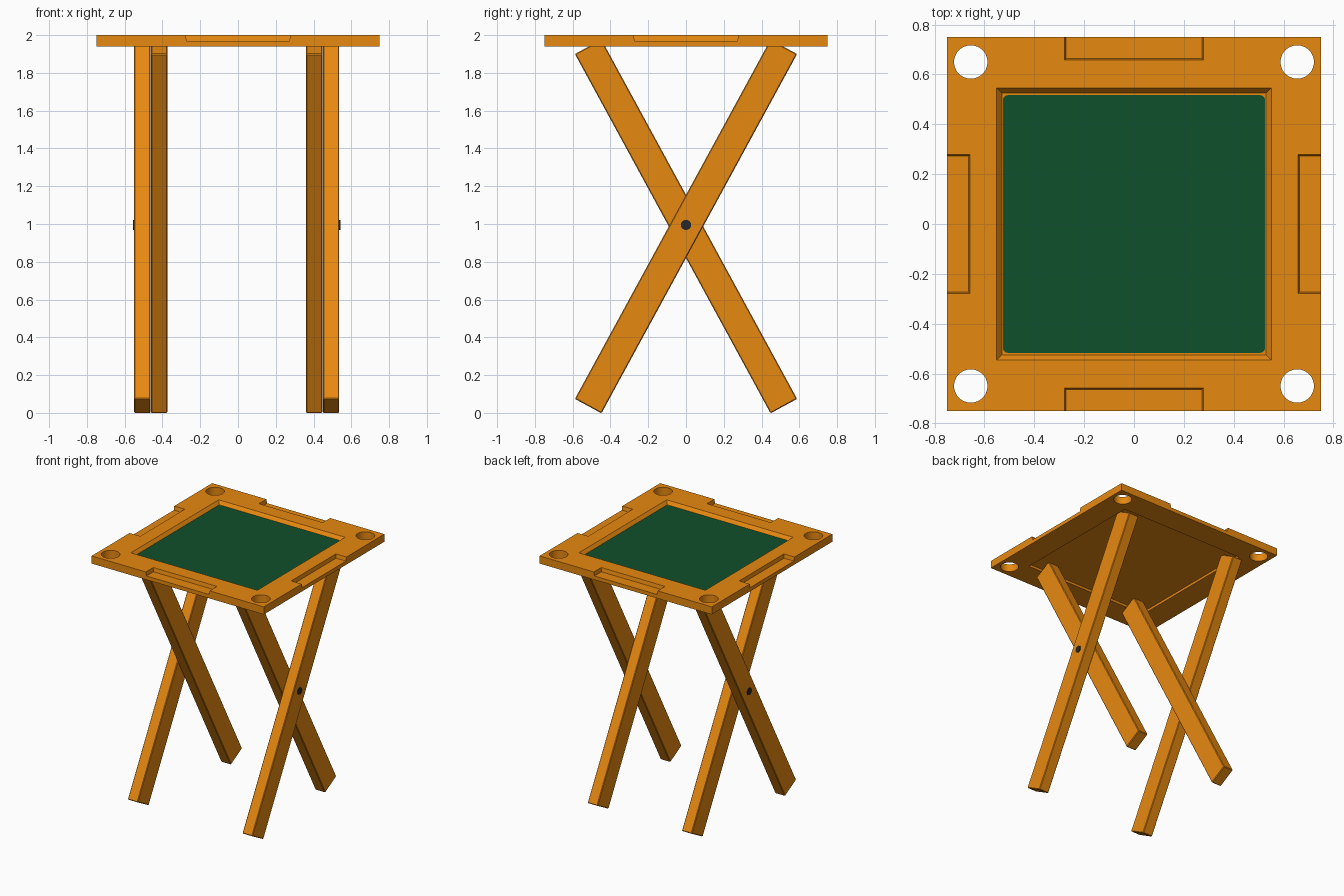
import bpy, bmesh, math
from mathutils import Matrix, Vector

if "Cube" in bpy.data.objects:
    bpy.data.objects.remove(bpy.data.objects["Cube"])


def material(name, rgb):
    m = bpy.data.materials.new(name)
    m.diffuse_color = (*rgb, 1)
    m.use_nodes = True
    m.node_tree.nodes["Principled BSDF"].inputs["Base Color"].default_value = m.diffuse_color
    return m


WOOD = material("wood", (0.80, 0.25, 0.005))
FELT = material("felt", (0.005, 0.08, 0.025))
DARK = material("dark_metal", (0.02, 0.02, 0.02))


def finish(name, bm, mat):
    bmesh.ops.recalc_face_normals(bm, faces=bm.faces)
    mesh = bpy.data.meshes.new(name)
    bm.to_mesh(mesh)
    bm.free()
    if mat:
        mesh.materials.append(mat)
    ob = bpy.data.objects.new(name, mesh)
    bpy.context.collection.objects.link(ob)
    return ob


def add_box(bm, lo, hi, taper=0.0, turn=0.0):
    """Box from lo to hi whose bottom is inset by taper, turned about z."""
    lo, hi = Vector(lo), Vector(hi)
    verts = bmesh.ops.create_cube(bm, size=1)["verts"]
    for v in verts:
        inset = taper if v.co.z < 0 else 0
        for i in range(3):
            s = v.co[i]
            v.co[i] = (lo[i] if s < 0 else hi[i]) - (math.copysign(inset, s) if i < 2 else 0)
    bmesh.ops.rotate(bm, verts=verts, matrix=Matrix.Rotation(turn, 3, 'Z'))
    return verts


# Cutter for holes, edge notches and centre recesses
bm = bmesh.new()
for sx in (-1, 1):
    for sy in (-1, 1):
        bmesh.ops.create_cone(bm, cap_ends=True, segments=48, radius1=0.067, radius2=0.067,
                              depth=0.2, matrix=Matrix.Translation((sx * 0.655, sy * 0.65, 1.97)))
for k in range(4):
    add_box(bm, (-0.28, -0.85, 1.97), (0.28, -0.656, 2.01), 0.008, k * math.pi / 2)
add_box(bm, (-0.555, -0.55, 1.974), (0.555, 0.55, 2.005), 0.025)
add_box(bm, (-0.55, -0.55, 1.9), (0.55, 0.55, 1.96))
cutter = finish("cutter", bm, None)
cutter.hide_render = True

# Table top
bm = bmesh.new()
add_box(bm, (-0.75, -0.75, 1.94), (0.75, 0.75, 2.0))
top = finish("table_top", bm, WOOD)
mod = top.modifiers.new("cut", 'BOOLEAN')
mod.operation, mod.solver, mod.object = 'DIFFERENCE', 'EXACT', cutter
bpy.context.view_layer.objects.active = top
top.select_set(True)
bpy.ops.object.modifier_apply(modifier="cut")
bpy.data.objects.remove(cutter)
bpy.ops.object.shade_smooth_by_angle(angle=math.radians(30))

# Felt panel with rounded corners
bm = bmesh.new()
add_box(bm, (-0.526, -0.517, 1.972), (0.526, 0.517, 1.978))
upright = [e for e in bm.edges if abs(e.verts[0].co.z - e.verts[1].co.z) > 0.001]
bmesh.ops.bevel(bm, geom=upright, offset=0.02, segments=5, profile=0.5, affect='EDGES')
finish("felt_panel", bm, FELT)


# Crossed legs, trimmed where they meet the top
def leg(name, x0, x1, lean):
    bm = bmesh.new()
    verts = add_box(bm, (x0, -0.08, -1.083), (x1, 0.08, 1.083))
    bmesh.ops.bevel(bm, geom=bm.edges[:], offset=0.005, segments=1, affect='EDGES')
    angle = -lean * math.atan2(1.04, 1.91)
    bmesh.ops.rotate(bm, verts=bm.verts, matrix=Matrix.Rotation(angle, 3, 'X'))
    bmesh.ops.translate(bm, verts=bm.verts, vec=(0, 0, 0.994))
    drop = min(v.co.z for v in bm.verts)
    bmesh.ops.translate(bm, verts=bm.verts, vec=(0, 0, -drop))
    cut = bmesh.ops.bisect_plane(bm, geom=bm.verts[:] + bm.edges[:] + bm.faces[:],
                                 plane_co=(0, 0, 1.96), plane_no=(0, 0, 1), clear_outer=True)
    rim = [e for e in cut["geom_cut"] if isinstance(e, bmesh.types.BMEdge)]
    bmesh.ops.contextual_create(bm, geom=rim)
    finish(name, bm, WOOD)


leg("left_outer_leg", -0.55, -0.463, 1)
leg("left_inner_leg", -0.461, -0.374, -1)
leg("right_outer_leg", 0.449, 0.536, 1)
leg("right_inner_leg", 0.36, 0.447, -1)

# Pivot bolts
for name, x in (("left_bolt", -0.533), ("right_bolt", 0.519)):
    bm = bmesh.new()
    turn = Matrix.Translation((x, 0, 0.995)) @ Matrix.Rotation(math.pi / 2, 4, 'Y')
    bmesh.ops.create_cone(bm, cap_ends=True, segments=32, radius1=0.027, radius2=0.027,
                          depth=0.045, matrix=turn)
    finish(name, bm, DARK)
